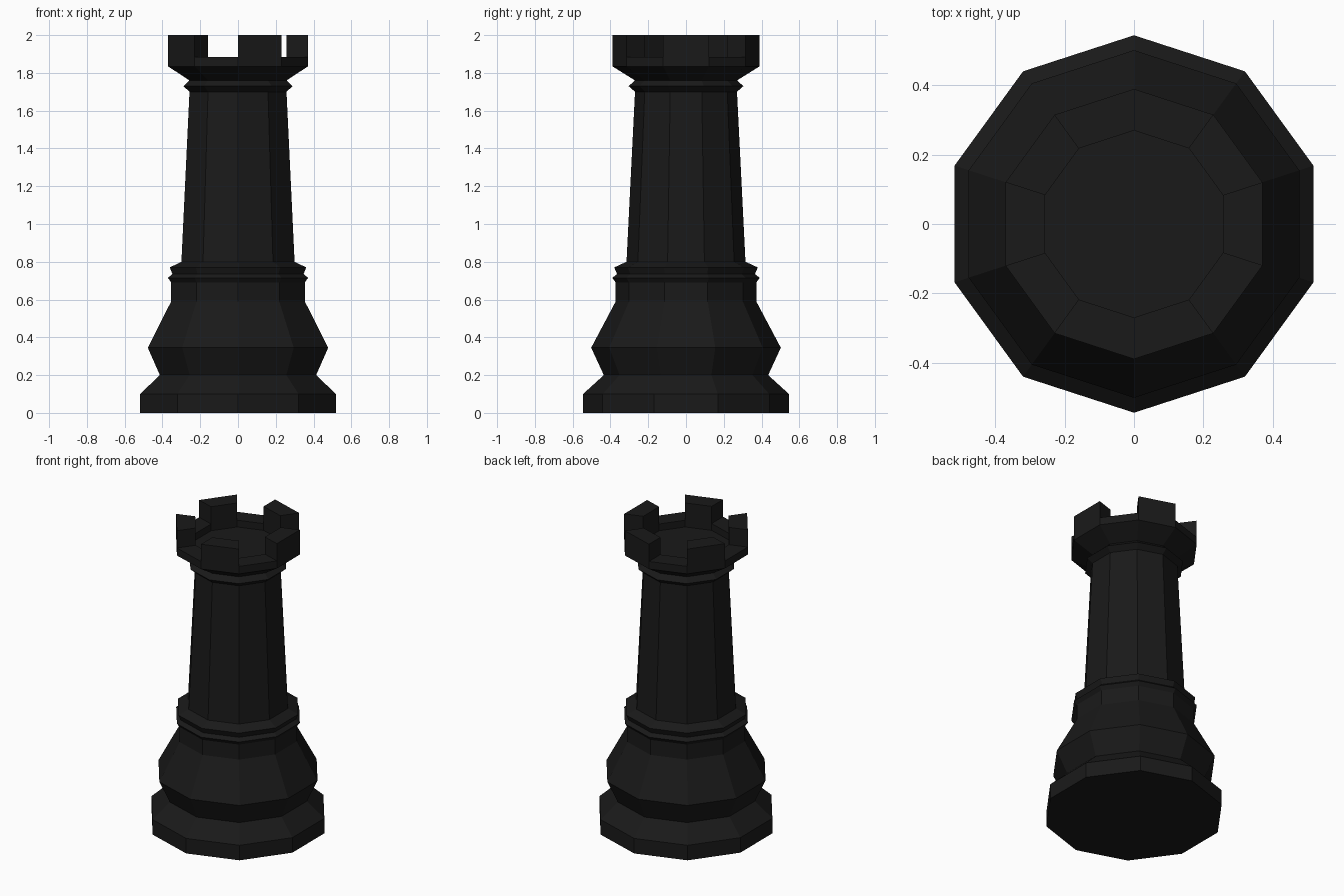
import bpy, bmesh
from math import radians, cos, sin

if "Cube" in bpy.data.objects:
    bpy.data.objects.remove(bpy.data.objects["Cube"])

SIDES = 10
black = bpy.data.materials.new("black")
black.diffuse_color = (0.01, 0.01, 0.01, 1)
black.use_nodes = True
black.node_tree.nodes["Principled BSDF"].inputs["Base Color"].default_value = black.diffuse_color


def point(r, i, z):
    a = radians(90 + 36 * i)
    return (r * cos(a), r * sin(a), z)


def finish(bm, name):
    bmesh.ops.recalc_face_normals(bm, faces=bm.faces)
    mesh = bpy.data.meshes.new(name)
    bm.to_mesh(mesh)
    bm.free()
    mesh.materials.append(black)
    ob = bpy.data.objects.new(name, mesh)
    bpy.context.collection.objects.link(ob)


def lathe(name, profile):
    """Ten-sided turned solid, closed at both ends of the profile."""
    bm = bmesh.new()
    rings = [[bm.verts.new(point(r, i, z)) for i in range(SIDES)] for r, z in profile]
    for a, b in zip(rings, rings[1:]):
        for i in range(SIDES):
            j = (i + 1) % SIDES
            bm.faces.new((a[i], a[j], b[j], b[i]))
    bm.faces.new(rings[0])
    bm.faces.new(rings[-1])
    finish(bm, name)


# Rim sizes of the crown
OUTER, INNER, NOTCH, FLOOR, TOP = 0.39, 0.27, 1.885, 1.84, 2.0

# Whole turned body: foot, bulge, collar, shaft, neck ring, crown with sunken floor
lathe("tower_body", [
    (0.545, 0), (0.545, 0.10), (0.435, 0.20), (0.502, 0.345), (0.372, 0.59),
    (0.372, 0.69), (0.39, 0.715), (0.365, 0.735), (0.38, 0.77), (0.315, 0.80),
    (0.27, 1.70), (0.304, 1.73), (0.27, 1.76), (OUTER, 1.835),
    (OUTER, NOTCH), (INNER, NOTCH), (INNER, FLOOR)])

# Battlements on every second side, open underneath where they meet the rim
bm = bmesh.new()
for i in range(1, SIDES, 2):
    lo, hi = [[bm.verts.new(point(r, k, z)) for r, k in
               ((OUTER, i), (OUTER, i + 1), (INNER, i + 1), (INNER, i))]
              for z in (NOTCH, TOP)]
    bm.faces.new(hi)
    for k in range(4):
        m = (k + 1) % 4
        bm.faces.new((lo[k], lo[m], hi[m], hi[k]))
finish(bm, "battlements")
